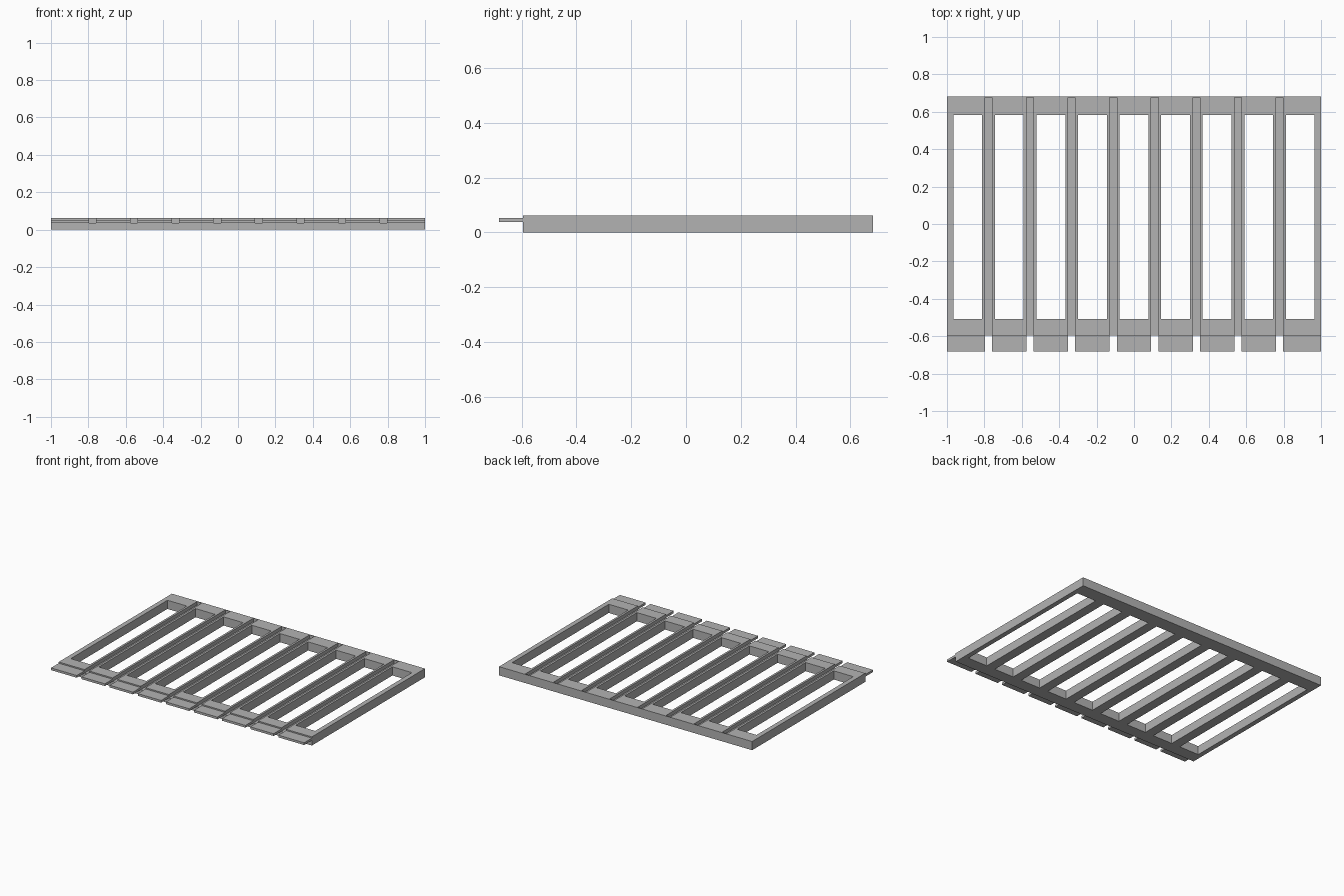
import bpy
import bmesh
from mathutils import Matrix, Vector

if "Cube" in bpy.data.objects:
    bpy.data.objects.remove(bpy.data.objects["Cube"])

BAYS = 9
PITCH = 2 / BAYS
HEIGHT = 0.062
BACK, FRONT, TAB_END = 0.682, -0.595, -0.682
TAB_LOW, TAB_TOP = 0.037, 0.053
GROOVE = 0.038

grey = bpy.data.materials.new("plain grey")
grey.use_nodes = True
colour = (0.45, 0.45, 0.45, 1)
grey.diffuse_color = colour
grey.node_tree.nodes["Principled BSDF"].inputs["Base Color"].default_value = colour


def boxes(name, spans):
    """One object made of boxes, each given by its low and high corner."""
    bm = bmesh.new()
    for low, high in spans:
        low, high = Vector(low), Vector(high)
        place = Matrix.Translation((low + high) / 2) @ Matrix.Diagonal((*(high - low), 1))
        bmesh.ops.create_cube(bm, size=1, matrix=place)
    mesh = bpy.data.meshes.new(name)
    bm.to_mesh(mesh)
    bm.free()
    mesh.materials.append(grey)
    obj = bpy.data.objects.new(name, mesh)
    bpy.context.collection.objects.link(obj)
    return obj


def cut(target, cutter):
    cutter.hide_render = True
    mod = target.modifiers.new(cutter.name, 'BOOLEAN')
    mod.operation = 'DIFFERENCE'
    mod.solver = 'EXACT'
    mod.object = cutter
    bpy.context.view_layer.objects.active = target
    bpy.ops.object.modifier_apply(modifier=mod.name)
    bpy.data.objects.remove(cutter)


bay_centres = [(i - BAYS // 2) * PITCH for i in range(BAYS)]
bar_centres = [c + PITCH / 2 for c in bay_centres[:-1]]

# Solid frame with a row of long openings
frame = boxes("frame", [((-1, FRONT, 0), (1, BACK, HEIGHT))])
cut(frame, boxes("openings", [((c - 0.077, -0.508, -0.1), (c + 0.077, 0.583, 0.2))
                              for c in bay_centres]))

# Grooves along the bars, open at the front and closed at the back
cut(frame, boxes("grooves", [((c - GROOVE / 2, FRONT - 0.1, TAB_LOW),
                              (c + GROOVE / 2, BACK - 0.005, 0.2))
                             for c in bar_centres]))

# Thin tabs along the front edge, parted at the grooves
edges = [-1 - GROOVE / 2] + bar_centres + [1 + GROOVE / 2]
boxes("front_tabs", [((a + GROOVE / 2, TAB_END, TAB_LOW), (b - GROOVE / 2, FRONT, TAB_TOP))
                     for a, b in zip(edges, edges[1:])])
